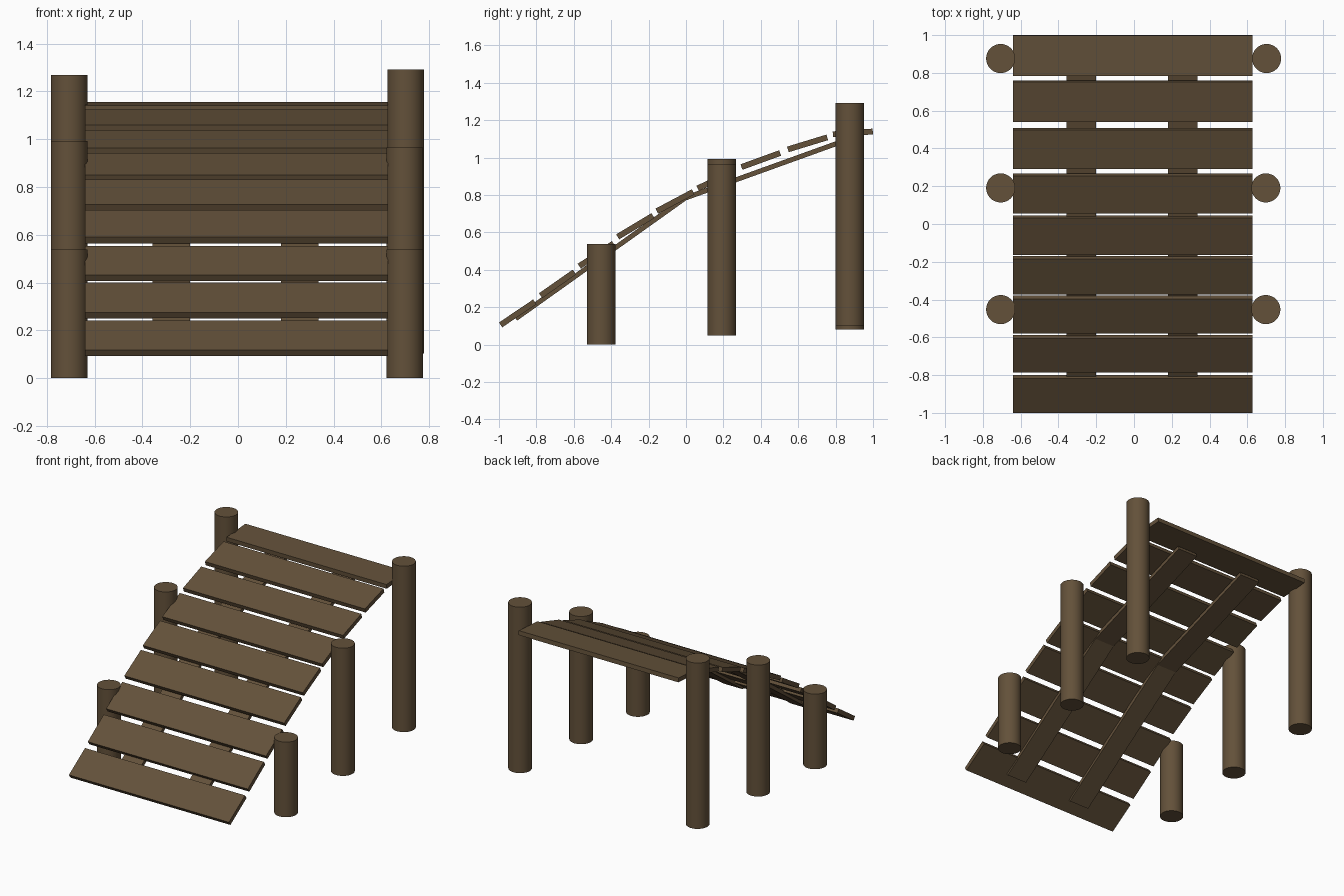
import bpy
from math import radians, atan2, hypot

if "Cube" in bpy.data.objects:
    bpy.data.objects.remove(bpy.data.objects["Cube"])

wood = bpy.data.materials.new("brown_wood")
wood.diffuse_color = (0.125, 0.082, 0.042, 1)
wood.use_nodes = True
wood.node_tree.nodes["Principled BSDF"].inputs["Base Color"].default_value = wood.diffuse_color


def board(name, loc, size, pitch):
    """Flat board pitched about the x axis."""
    bpy.ops.mesh.primitive_cube_add(size=1, location=loc)
    ob = bpy.context.object
    ob.name = name
    ob.scale = size
    bpy.ops.object.transform_apply(location=False, rotation=False, scale=True)
    ob.rotation_euler.x = pitch
    ob.data.materials.append(wood)
    return ob


def post(name, x, y, z0, z1):
    bpy.ops.mesh.primitive_cylinder_add(vertices=32, radius=0.077, depth=z1 - z0,
                                        location=(x, y, (z0 + z1) / 2))
    ob = bpy.context.object
    ob.name = name
    ob.data.materials.append(wood)
    bpy.ops.object.shade_smooth_by_angle(angle=radians(30))


# Deck planks: centre y, centre z, pitch in degrees
planks = [(-0.900, 0.167, 34), (-0.687, 0.325, 35), (-0.479, 0.480, 33.5),
          (-0.271, 0.633, 31), (-0.059, 0.765, 28), (0.162, 0.882, 25),
          (0.400, 0.987, 20), (0.650, 1.076, 17), (0.892, 1.132, 4)]
for i, (y, z, a) in enumerate(planks):
    length = 0.214 if i == 8 else 0.22
    board(f"plank_{i + 1}", (-0.006, y, z), (1.268, length, 0.031), radians(a))

# Support boards below the deck, in a steep and a shallow run
runs = {"lower": ((-0.91, 0.139), (0.0, 0.787)),
        "upper": ((0.0, 0.785), (0.86, 1.095))}
for side, x in (("left", -0.28), ("right", 0.258)):
    for run, ((y0, z0), (y1, z1)) in runs.items():
        board(f"{run}_support_{side}", (x, (y0 + y1) / 2, (z0 + z1) / 2),
              (0.157, hypot(y1 - y0, z1 - z0), 0.026), atan2(z1 - z0, y1 - y0))

# Round posts along both sides
post("front_post_left", -0.706, -0.453, 0.0, 0.538)
post("front_post_right", 0.698, -0.453, 0.0, 0.538)
post("middle_post_left", -0.706, 0.191, 0.05, 0.992)
post("middle_post_right", 0.698, 0.191, 0.05, 0.965)
post("back_post_left", -0.706, 0.876, 0.08, 1.268)
post("back_post_right", 0.702, 0.876, 0.103, 1.292)
